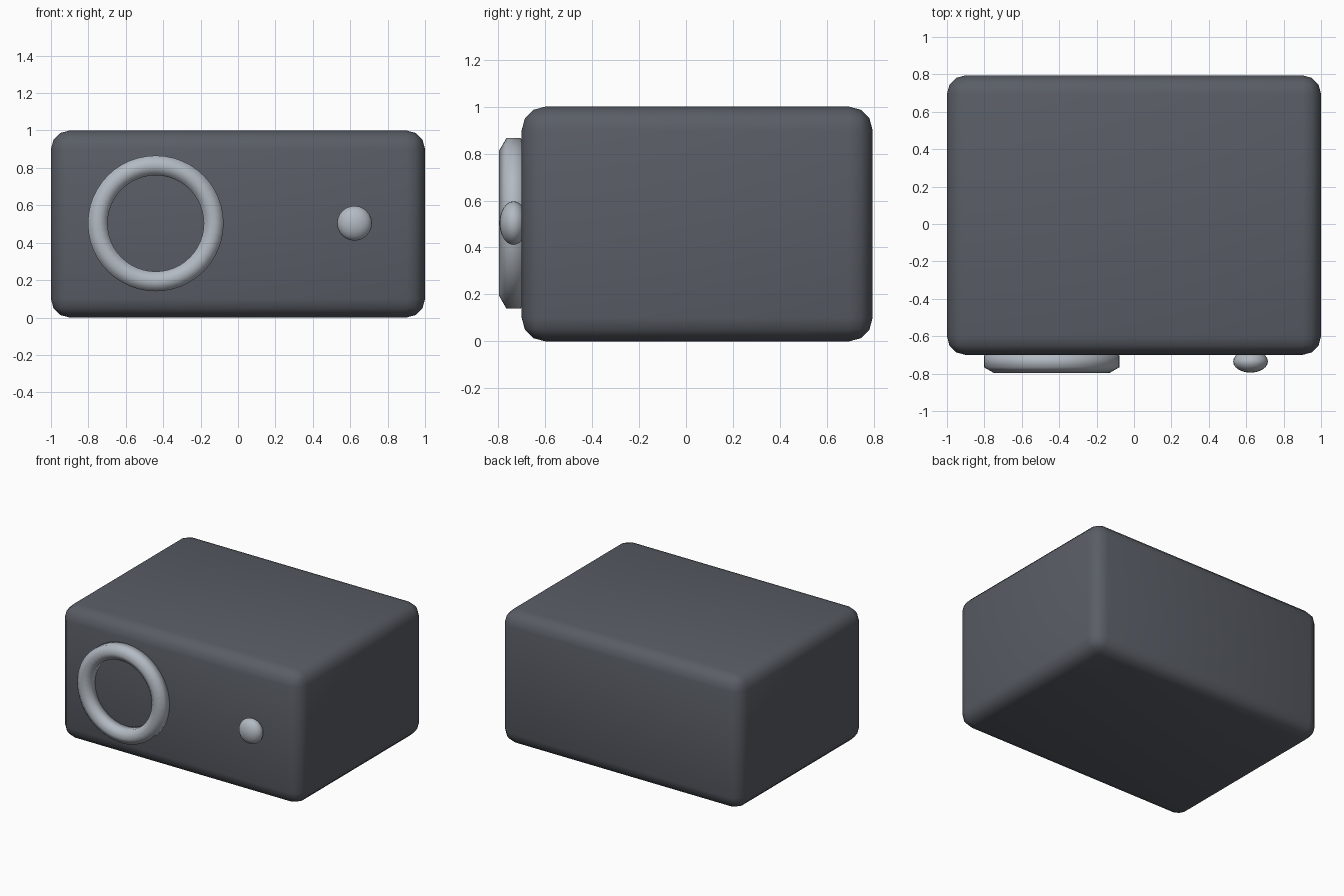
import bpy
import bmesh
from math import cos, sin, pi
from mathutils import Vector

cube = bpy.data.objects.get("Cube")
if cube:
    bpy.data.objects.remove(cube, do_unlink=True)


def material(name, colour):
    mat = bpy.data.materials.new(name)
    mat.use_nodes = True
    mat.diffuse_color = colour
    mat.node_tree.nodes["Principled BSDF"].inputs["Base Color"].default_value = colour
    return mat


def add_part(name, bm, location, mat):
    bmesh.ops.recalc_face_normals(bm, faces=bm.faces)
    for face in bm.faces:
        face.smooth = True
    mesh = bpy.data.meshes.new(name)
    bm.to_mesh(mesh)
    bm.free()
    mesh.materials.append(mat)
    obj = bpy.data.objects.new(name, mesh)
    obj.location = location
    bpy.context.collection.objects.link(obj)
    return obj


charcoal = material("charcoal grey", (0.1, 0.11, 0.13, 1))
silver = material("silver grey", (0.45, 0.49, 0.54, 1))

# Housing: a box with rounded edges
bm = bmesh.new()
bmesh.ops.create_cube(bm, size=1)
bmesh.ops.scale(bm, vec=(2, 1.495, 1), verts=bm.verts)
housing = add_part("housing", bm, (0, 0.0475, 0.5), charcoal)
bevel = housing.modifiers.new("rounded_edges", "BEVEL")
bevel.width = 0.1
bevel.segments = 3

# Lens ring: hexagonal section spun about the front-to-back axis
bm = bmesh.new()
radius, thickness = 0.31, 0.061
section = []
for i in range(6):
    a = pi / 2 + i * pi / 3
    section.append(bm.verts.new((radius + thickness * cos(a), thickness * sin(a), 0)))
edges = [bm.edges.new((section[i], section[(i + 1) % 6])) for i in range(6)]
bmesh.ops.spin(bm, geom=section + edges, cent=Vector(), axis=Vector((0, 1, 0)),
               angle=2 * pi, steps=48, use_merge=True)
bmesh.ops.remove_doubles(bm, verts=bm.verts, dist=0.0001)
add_part("lens_ring", bm, (-0.44, -0.735, 0.503), silver)

# Knob: a ball flattened front to back
bm = bmesh.new()
bmesh.ops.create_uvsphere(bm, u_segments=24, v_segments=12, radius=0.093)
bmesh.ops.scale(bm, vec=(1, 0.64, 1), verts=bm.verts)
add_part("knob", bm, (0.623, -0.735, 0.504), silver)
